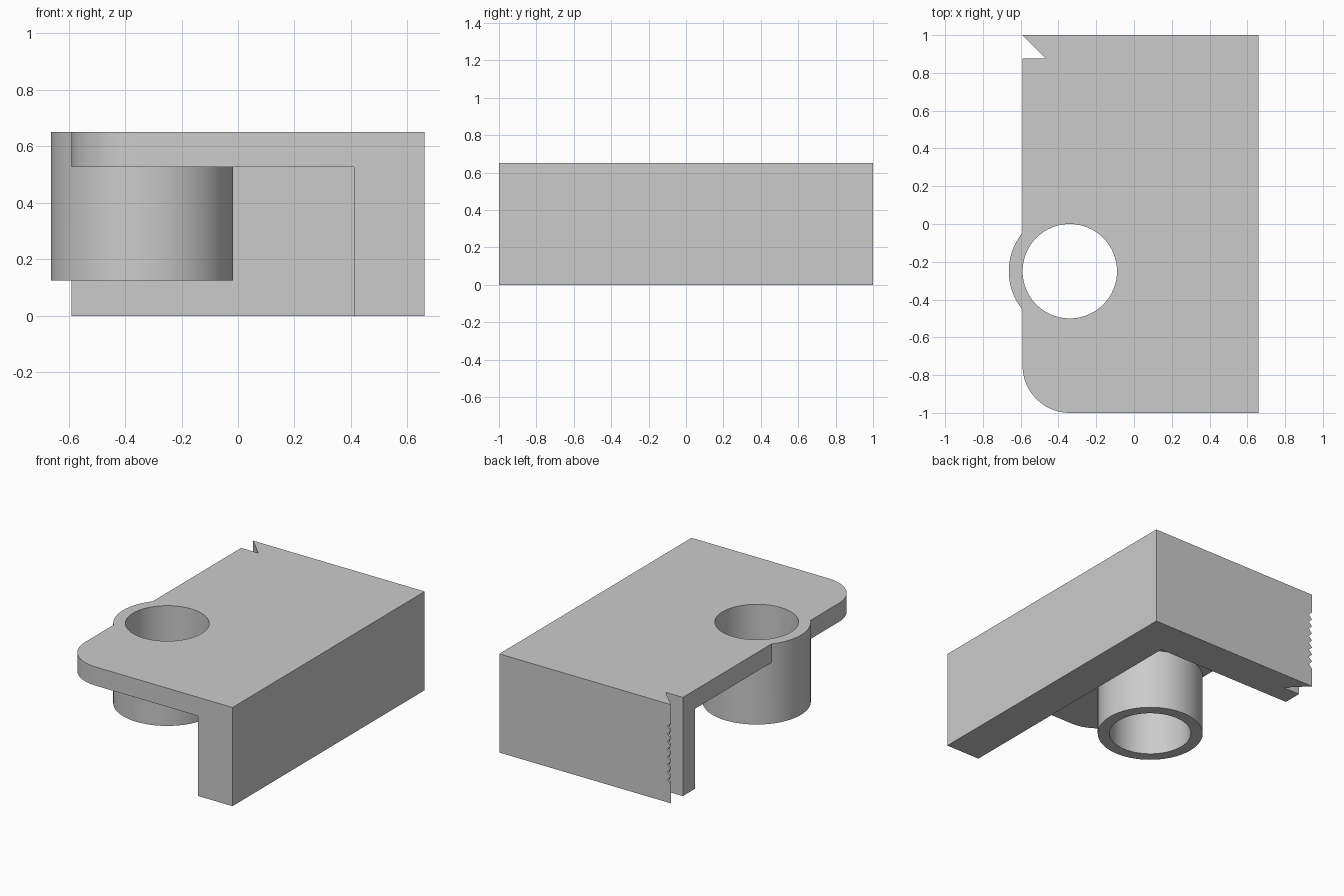
import bpy, bmesh, math
from math import sin, cos, pi

cube = bpy.data.objects.get("Cube")
if cube:
    bpy.data.objects.remove(cube, do_unlink=True)

grey = bpy.data.materials.new("plain grey")
grey.use_nodes = True
colour = (0.6, 0.6, 0.6, 1)
grey.diffuse_color = colour
grey.node_tree.nodes["Principled BSDF"].inputs["Base Color"].default_value = colour

LEFT, RIGHT, FRONT, BACK = -0.59, 0.66, -1.0, 1.0
HEIGHT, PLATE_BOTTOM, WALL, NOTCH = 0.65, 0.527, 0.25, 0.125
TUBE_BOTTOM, HOLE_R, TUBE_R = 0.125, 0.25, 0.323
TUBE_X, TUBE_Y = LEFT + HOLE_R, -0.25


def prism(name, outline, low, high, axis="z"):
    """Extrude a closed outline along z, or an x-z outline along y."""
    def place(a, b, t):
        return (a, b, t) if axis == "z" else (a, t, b)
    bm = bmesh.new()
    face = bm.faces.new([bm.verts.new(place(a, b, low)) for a, b in outline])
    top = bmesh.ops.extrude_face_region(bm, geom=[face])["geom"]
    offset = place(0, 0, high - low)
    bmesh.ops.translate(bm, vec=offset,
                        verts=[v for v in top if isinstance(v, bmesh.types.BMVert)])
    bmesh.ops.recalc_face_normals(bm, faces=bm.faces)
    mesh = bpy.data.meshes.new(name)
    bm.to_mesh(mesh)
    bm.free()
    mesh.materials.append(grey)
    obj = bpy.data.objects.new(name, mesh)
    bpy.context.collection.objects.link(obj)
    return obj


def arc(x, y, radius, start, end, steps):
    angles = [start + (end - start) * i / steps for i in range(steps + 1)]
    return [(x + radius * cos(a), y + radius * sin(a)) for a in angles]


def circle(radius):
    return arc(TUBE_X, TUBE_Y, radius, 0, 2 * pi, 64)[:-1]


def combine(target, tool, operation):
    mod = target.modifiers.new(operation.lower(), "BOOLEAN")
    mod.operation, mod.solver, mod.object = operation, "EXACT", tool
    bpy.context.view_layer.objects.active = target
    bpy.ops.object.modifier_apply(modifier=mod.name)
    bpy.data.objects.remove(tool, do_unlink=True)


# Block with one rounded corner and one sharp corner notch
outline = arc(LEFT + WALL, FRONT + WALL, WALL, pi, 1.5 * pi, 16)
outline += [(RIGHT, FRONT), (RIGHT, BACK), (LEFT, BACK),
            (LEFT + NOTCH, BACK - NOTCH), (LEFT, BACK - NOTCH)]
body = prism("corner_bracket", outline, 0, HEIGHT)

# Hollow out below the plate, leaving the side wall and back wall
inner_x, inner_y = RIGHT - WALL, BACK - WALL
hollow = [(-1, -1.2), (inner_x, -1.2), (inner_x, inner_y), (-1, inner_y)]
combine(body, prism("hollow_cutter", hollow, -0.1, PLATE_BOTTOM), "DIFFERENCE")

# Round socket with a through hole
combine(body, prism("socket", circle(TUBE_R), TUBE_BOTTOM, HEIGHT), "UNION")
combine(body, prism("hole_cutter", circle(HOLE_R), -0.1, 1), "DIFFERENCE")

# Serrated stretch on the sharp back edge
teeth, pitch, depth = 8, 0.05, 0.025
zigzag = [(LEFT + depth * (i % 2), TUBE_BOTTOM + i * pitch / 2)
          for i in range(2 * teeth + 1)]
zigzag += [(-0.7, zigzag[-1][1]), (-0.7, TUBE_BOTTOM)]
combine(body, prism("teeth_cutter", zigzag, 0.93, 1.1, "y"), "DIFFERENCE")

# Smooth the curved faces only
bpy.ops.object.select_all(action="DESELECT")
body.select_set(True)
bpy.context.view_layer.objects.active = body
bpy.ops.object.shade_smooth_by_angle(angle=math.radians(30))
